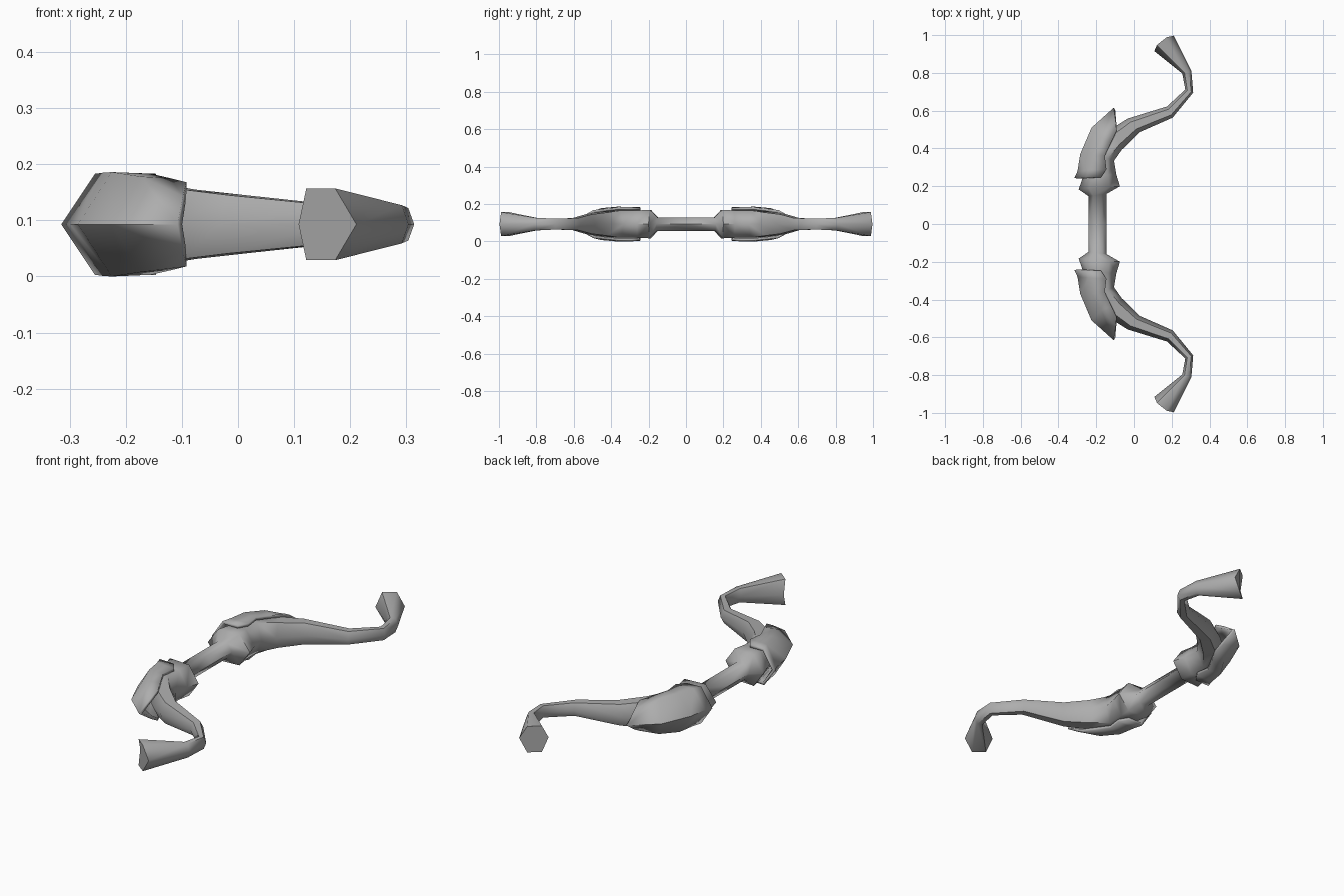
import bpy, math

if "Cube" in bpy.data.objects:
    bpy.data.objects.remove(bpy.data.objects["Cube"])

MID = 0.093  # height of the symmetry plane

grey = bpy.data.materials.new("grey")
grey.diffuse_color = (0.42, 0.42, 0.42, 1)
grey.use_nodes = True
grey.node_tree.nodes["Principled BSDF"].inputs["Base Color"].default_value = grey.diffuse_color


def make_part(name, verts, faces, thickness=0):
    """Build a mesh part, mirrored across the middle of the grip."""
    mesh = bpy.data.meshes.new(name)
    mesh.from_pydata([(x, y, z + MID) for x, y, z in verts], [], faces)
    mesh.materials.append(grey)
    ob = bpy.data.objects.new(name, mesh)
    bpy.context.collection.objects.link(ob)
    bpy.ops.object.select_all(action='DESELECT')
    ob.select_set(True)
    bpy.context.view_layer.objects.active = ob
    bpy.ops.object.shade_smooth_by_angle(angle=math.radians(63))
    if thickness:
        solid = ob.modifiers.new("shell", 'SOLIDIFY')
        solid.thickness = thickness
        solid.offset = -1
    mirror = ob.modifiers.new("mirror", 'MIRROR')
    mirror.use_axis = (False, True, False)
    return ob


# Grip and limb: hexagonal rings, each (outer x, y, inner x, y, half height)
rings = [
    (-0.240, 0.000, -0.145, 0.000, 0.036),   # grip middle
    (-0.240, 0.147, -0.145, 0.160, 0.036),   # grip end
    (-0.293, 0.183, -0.075, 0.200, 0.076),   # collar
    (-0.270, 0.250, -0.094, 0.262, 0.073),
    (-0.235, 0.385, -0.106, 0.335, 0.073),
    (-0.110, 0.510, -0.066, 0.392, 0.062),
    (-0.034, 0.558, 0.028, 0.485, 0.052),
    (0.175, 0.622, 0.205, 0.563, 0.032),
    (0.272, 0.712, 0.314, 0.696, 0.029),     # bend
    (0.256, 0.797, 0.304, 0.812, 0.034),
    (0.108, 0.915, 0.211, 0.997, 0.064),     # flared tip
]
verts, faces = [], []
for k, (ox, oy, ix, iy, h) in enumerate(rings):
    bulge = 0.012 if k == len(rings) - 1 else 0
    for t, s in ((0, 0), (0.25, 1), (0.75, 1), (1, 0), (0.75, -1), (0.25, -1)):
        verts.append((ox + t * (ix - ox) - bulge * abs(s),
                      oy + t * (iy - oy) + bulge * abs(s), s * h))
for k in range(len(rings) - 1):
    for j in range(6):
        a, b = k * 6 + j, k * 6 + (j + 1) % 6
        faces.append((a, a + 6, b + 6, b))
last = (len(rings) - 1) * 6
faces.append(tuple(last + j for j in reversed(range(6))))
make_part("grip_and_limb", verts, faces)

# Limb guard: open shell, each row (rim, shoulder, ridge) on the upper half
rows = [
    ((-0.175, 0.247, 0.088), (-0.255, 0.245, 0.090), (-0.315, 0.245, 0)),
    ((-0.146, 0.290, 0.090), (-0.240, 0.285, 0.092), (-0.299, 0.280, 0)),
    ((-0.155, 0.360, 0.090), (-0.225, 0.370, 0.093), (-0.285, 0.370, 0)),
    ((-0.120, 0.435, 0.082), (-0.172, 0.455, 0.085), (-0.225, 0.510, 0)),
    ((-0.092, 0.495, 0.075), (-0.098, 0.540, 0.050), (-0.108, 0.615, 0)),
]
verts, faces = [], []
for rim, shoulder, ridge in rows:
    verts += [rim, shoulder, ridge]
    verts += [(x, y, -z) for x, y, z in (shoulder, rim)]
for k in range(len(rows) - 1):
    for j in range(4):
        a = k * 5 + j
        faces.append((a, a + 5, a + 6, a + 1))
make_part("limb_guard", verts, faces, thickness=0.014)
